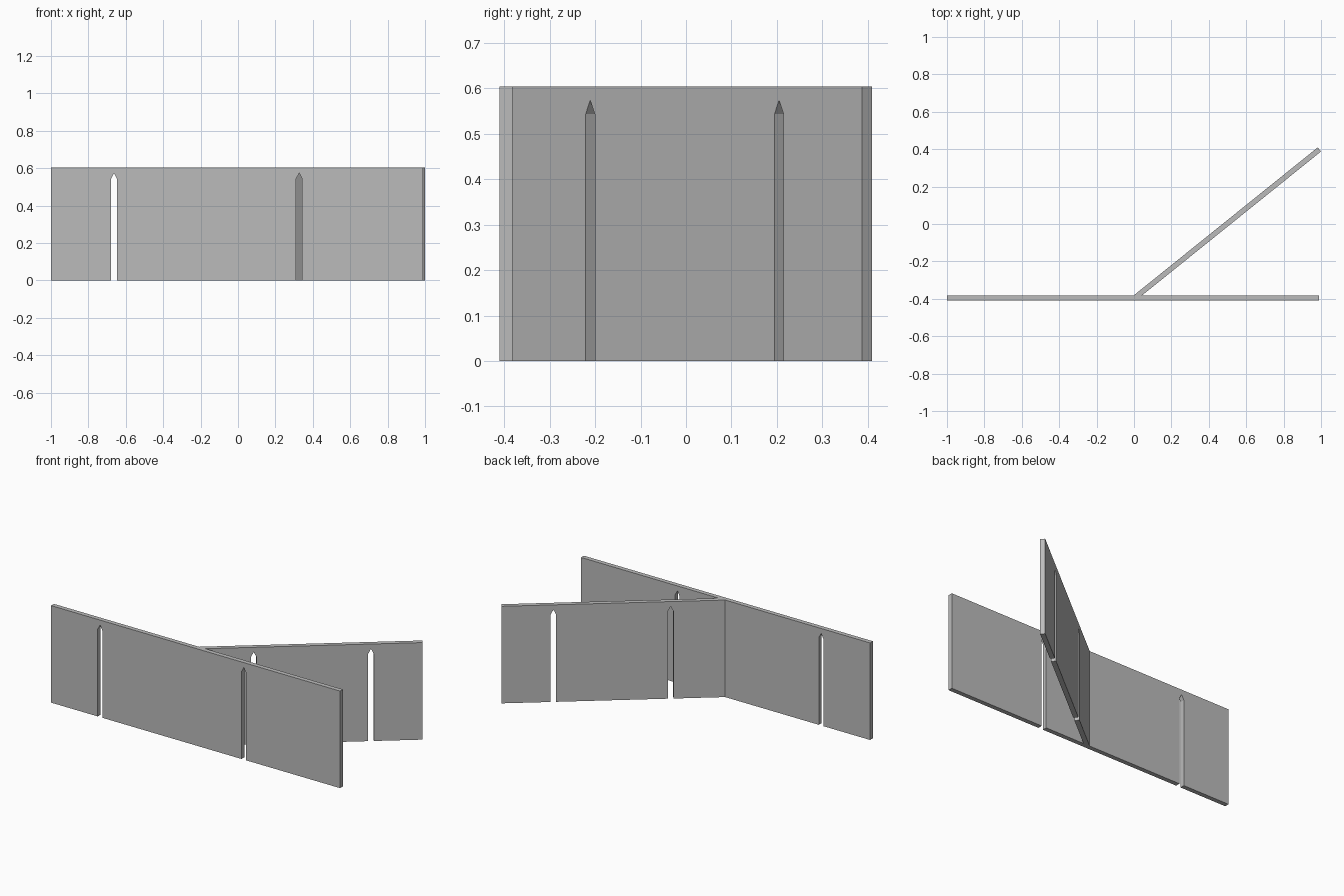
import bpy, bmesh, math
from mathutils import Matrix

cube = bpy.data.objects.get("Cube")
if cube:
    bpy.data.objects.remove(cube, do_unlink=True)

HEIGHT, THICK = 0.604, 0.028
SLOT_HALF, SHOULDER, PEAK = 0.016, 0.543, 0.574
FRONT_Y = -0.41
BACK_Y = FRONT_Y + THICK

grey = bpy.data.materials.new("wall grey")
colour = (0.5, 0.5, 0.5, 1)
grey.diffuse_color = colour
grey.use_nodes = True
grey.node_tree.nodes["Principled BSDF"].inputs["Base Color"].default_value = colour


def wall(name, length, slots, start, angle=0.0, trim=False):
    """Upright panel along local x, with pointed slots open at the floor."""
    outline = [(0, 0)]
    for s in slots:
        a, b = s - SLOT_HALF, s + SLOT_HALF
        outline += [(a, 0), (a, SHOULDER), (s, PEAK), (b, SHOULDER), (b, 0)]
    outline += [(length, 0), (length, HEIGHT), (0, HEIGHT)]

    bm = bmesh.new()
    face = bm.faces.new([bm.verts.new((x, -THICK / 2, z)) for x, z in outline])
    grown = bmesh.ops.extrude_face_region(bm, geom=[face])
    bmesh.ops.translate(bm, vec=(0, THICK, 0),
                        verts=[v for v in grown["geom"] if isinstance(v, bmesh.types.BMVert)])
    # Mitre the near end so it sits flush on the back of the straight wall
    if trim:
        for v in bm.verts:
            if v.co.x < 0.001:
                v.co.x = (BACK_Y - start[1] - v.co.y * math.cos(angle)) / math.sin(angle)
    bmesh.ops.recalc_face_normals(bm, faces=bm.faces)
    bm.transform(Matrix.Translation((*start, 0)) @ Matrix.Rotation(angle, 4, "Z"))

    mesh = bpy.data.meshes.new(name)
    bm.to_mesh(mesh)
    bm.free()
    mesh.materials.append(grey)
    bpy.context.collection.objects.link(bpy.data.objects.new(name, mesh))


# Straight wall in two panels, and the angled branch behind it
mid_y = FRONT_Y + THICK / 2
wall("right_wall", 1.0, [0.337], (-1.0, mid_y))
wall("left_wall", 0.99, [0.327], (0, mid_y))
wall("angled_wall", 1.268, [0.313, 0.976], (0.003, mid_y), math.radians(38.8), trim=True)
